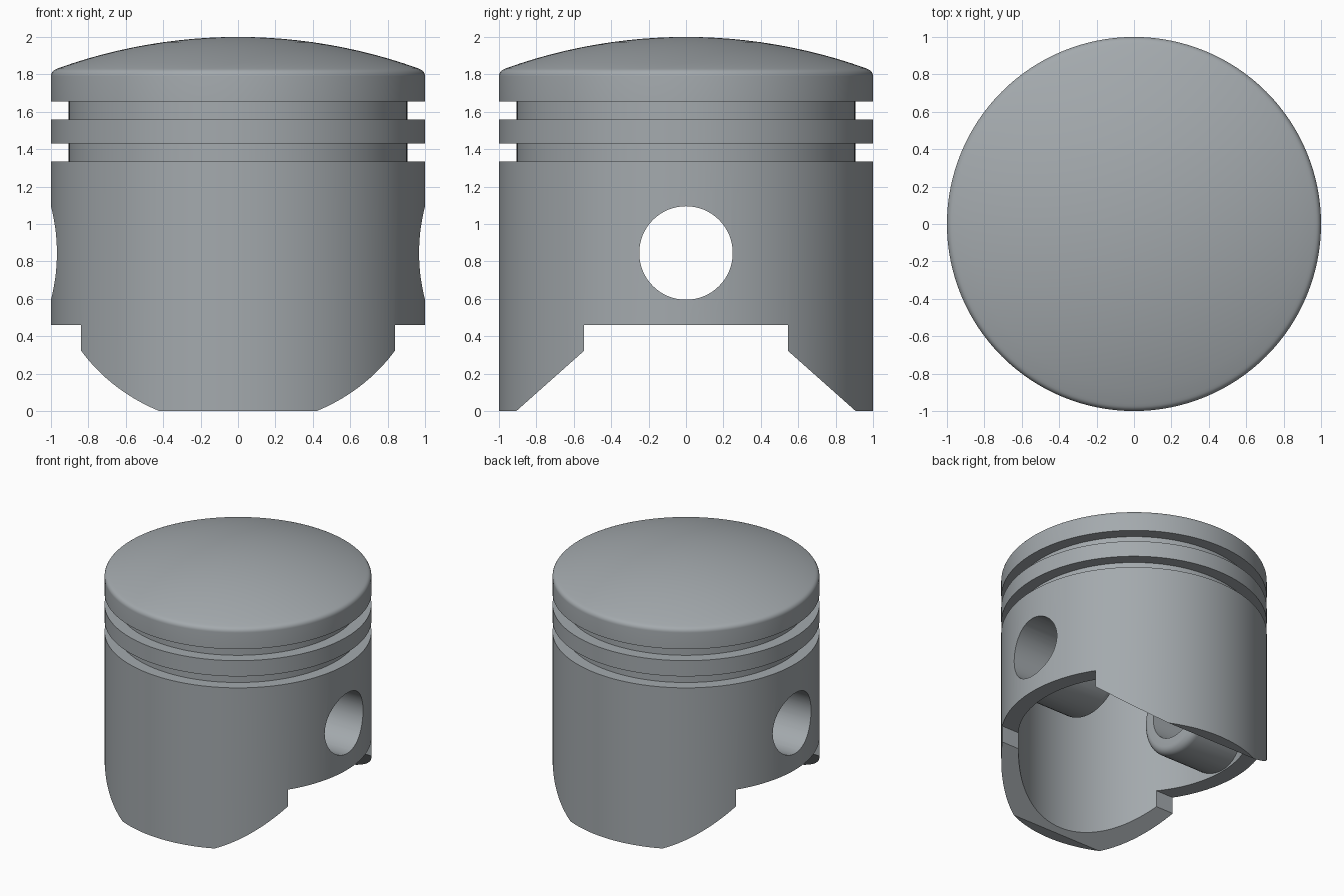
import bpy, bmesh, math
from mathutils import Matrix, Vector

cube = bpy.data.objects.get("Cube")
if cube:
    bpy.data.objects.remove(cube, do_unlink=True)

PIN_Z = 0.845
INNER_R = 0.87

metal = bpy.data.materials.new("grey metal")
metal.use_nodes = True
colour = (0.37, 0.4, 0.42, 1)
metal.diffuse_color = colour
metal.node_tree.nodes["Principled BSDF"].inputs["Base Color"].default_value = colour


def finish(name, bm):
    bmesh.ops.recalc_face_normals(bm, faces=bm.faces)
    mesh = bpy.data.meshes.new(name)
    bm.to_mesh(mesh)
    bm.free()
    mesh.materials.append(metal)
    obj = bpy.data.objects.new(name, mesh)
    bpy.context.collection.objects.link(obj)
    return obj


def lathe(name, profile, steps=128):
    """Spin a radius/height profile round z; it starts and ends on the axis."""
    bm = bmesh.new()
    verts = [bm.verts.new((r, 0, z)) for r, z in profile]
    edges = [bm.edges.new(pair) for pair in zip(verts, verts[1:])]
    bmesh.ops.spin(bm, geom=verts + edges, cent=(0, 0, 0), axis=(0, 0, 1),
                   angle=math.tau, steps=steps)
    bmesh.ops.remove_doubles(bm, verts=bm.verts, dist=1e-5)
    return finish(name, bm)


def arc(r, z, radius, start, end, n=6):
    angles = [math.radians(start + (end - start) * i / n) for i in range(n + 1)]
    return [(r + radius * math.cos(a), z + radius * math.sin(a)) for a in angles]


def combine(target, tool, operation):
    mod = target.modifiers.new(tool.name, "BOOLEAN")
    mod.operation, mod.solver, mod.object = operation, "EXACT", tool
    bpy.context.view_layer.objects.active = target
    bpy.ops.object.modifier_apply(modifier=mod.name)
    bpy.data.objects.remove(tool, do_unlink=True)


# Body: hollow inside, plain skirt, two ring grooves and a domed crown
profile = [(0, 1.6)] + arc(INNER_R - 0.1, 1.5, 0.1, 90, 0)
profile += [(INNER_R, 0), (1, 0)]
for low, high in ((1.335, 1.43), (1.56, 1.655)):
    profile += [(1, low), (0.905, low), (0.905, high), (1, high)]
profile += arc(0.96, 1.79, 0.04, 0, 70)
dome_r = 2.85
profile += [(x, 2 - dome_r + math.sqrt(dome_r ** 2 - x * x))
            for x in [0.96 * (1 - i / 12) for i in range(12)]] + [(0, 2)]
piston = lathe("piston_body", profile)

# Pin bosses: round bars with a rounded inner end, one on each side
for side in (1, -1):
    boss = lathe("pin_boss", [(0, 0.4)] + arc(0.315, 0.46, 0.06, -90, 0)
                 + [(0.375, 0.9), (0, 0.9)], 64)
    boss.data.transform(Matrix.Translation((0, 0, PIN_Z))
                        @ Matrix.Rotation(side * math.pi / 2, 4, "Y"))
    combine(piston, boss, "UNION")

# Pin bore through both sides
bore = lathe("pin_bore", [(0, -1.2), (0.25, -1.2), (0.25, 1.2), (0, 1.2)], 64)
bore.data.transform(Matrix.Translation((0, 0, PIN_Z))
                    @ Matrix.Rotation(math.pi / 2, 4, "Y"))
combine(piston, bore, "DIFFERENCE")

# Skirt cut-out: stepped opening with sloping lower edges
half = [(0.545, 0.46), (0.545, 0.322), (0.907, 0), (0.907, -0.2)]
outline = half + [(-y, z) for y, z in reversed(half)]
bm = bmesh.new()
face = bm.faces.new([bm.verts.new((-1.2, y, z)) for y, z in outline])
ext = bmesh.ops.extrude_face_region(bm, geom=[face])["geom"]
bmesh.ops.translate(bm, vec=Vector((2.4, 0, 0)),
                    verts=[g for g in ext if isinstance(g, bmesh.types.BMVert)])
if len(bm.faces) < len(outline) + 2:
    bm.faces.new([v for v in bm.verts if v.co.x < 0])
combine(piston, finish("skirt_cutter", bm), "DIFFERENCE")

# Smooth round walls, sharp rims
bpy.ops.object.select_all(action="DESELECT")
piston.select_set(True)
bpy.context.view_layer.objects.active = piston
bpy.ops.object.shade_smooth_by_angle(angle=math.radians(30))
